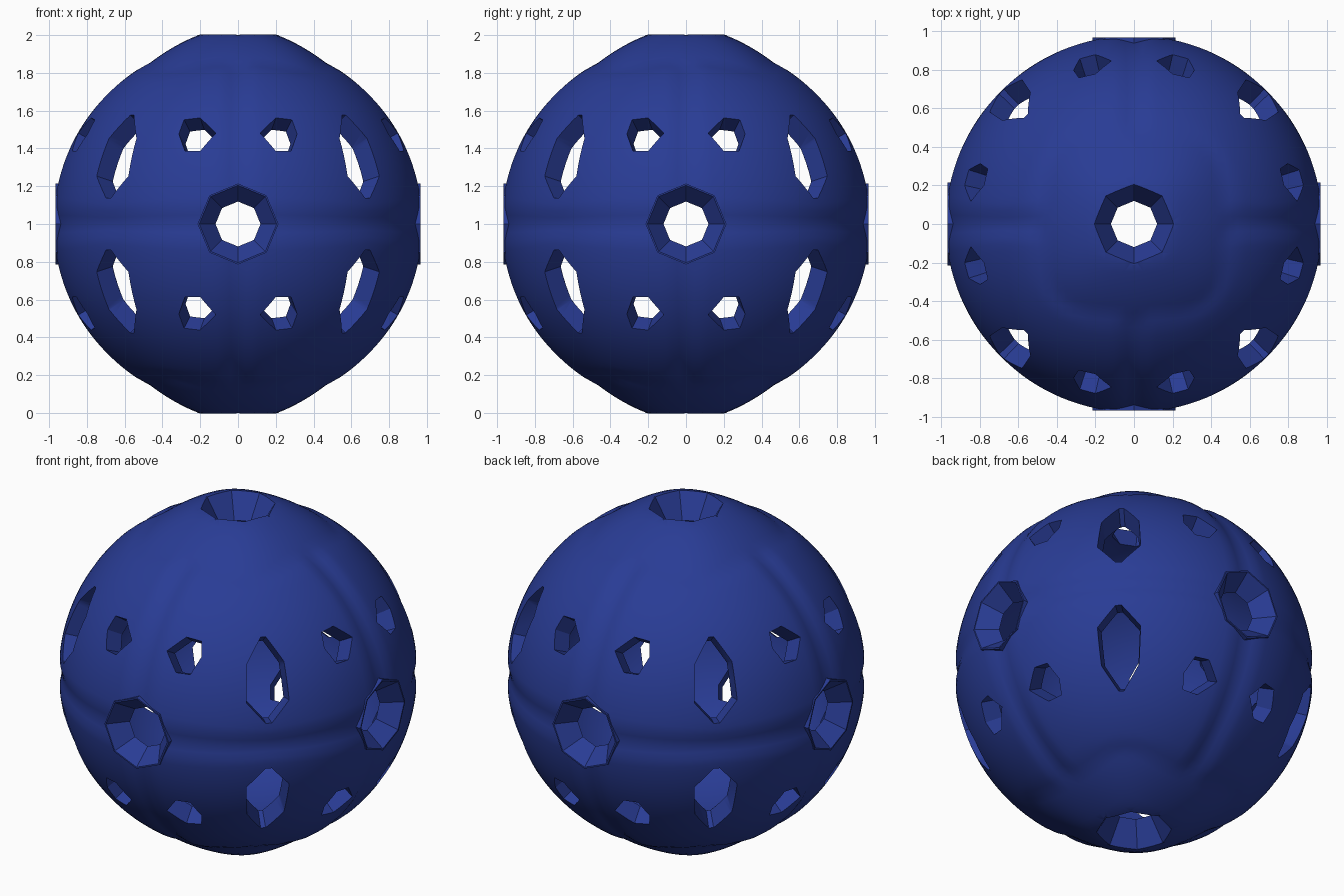
import bpy, bmesh, math
from mathutils import Vector

if "Cube" in bpy.data.objects:
    bpy.data.objects.remove(bpy.data.objects["Cube"])

C = Vector((0, 0, 1))


def smooth(t):
    t = max(0.0, min(1.0, t))
    return t * t * (3 - 2 * t)


def outer_radius(d):
    # panels swell slightly between shallow grooves on the three main planes
    r = 0.962 + 0.018 * smooth(min(abs(d.x), abs(d.y), abs(d.z)) / 0.10)
    # raised rounded-square caps at top and bottom
    q = (abs(d.x) ** 3.5 + abs(d.y) ** 3.5) ** (1 / 3.5)
    if abs(d.z) > 0.5 and q < 0.53:
        k = smooth((0.53 - q) / 0.06)
        r = r * (1 - k) + k * (0.968 + 0.055 * min(1, (0.5 - q) / 0.3))
    return r


def make_object(name, bm):
    me = bpy.data.meshes.new(name)
    bmesh.ops.recalc_face_normals(bm, faces=bm.faces)
    bm.to_mesh(me)
    bm.free()
    ob = bpy.data.objects.new(name, me)
    bpy.context.collection.objects.link(ob)
    return ob


def ball(name, radius, cuts):
    bm = bmesh.new()
    bmesh.ops.create_cube(bm, size=2)
    bmesh.ops.subdivide_edges(bm, edges=bm.edges[:], cuts=cuts, use_grid_fill=True)
    for v in bm.verts:
        # tangent spacing keeps the quads even
        d = Vector([math.tan(c * math.pi / 4) for c in v.co]).normalized()
        v.co = C + d * radius(d)
    return make_object(name, bm)


def loft(bm, a, b):
    # closed solid between two matching polygons
    va = [bm.verts.new(p) for p in a]
    vb = [bm.verts.new(p) for p in b]
    n = len(va)
    bm.faces.new(va[::-1])
    bm.faces.new(vb)
    for i in range(n):
        j = (i + 1) % n
        bm.faces.new((va[i], va[j], vb[j], vb[i]))


def octagon(axis, sign, r, h):
    pts = []
    for i in range(8):
        a = i * math.pi / 4
        p = [0, 0, 0]
        p[axis] = sign * h
        p[(axis + 1) % 3] = r * math.cos(a)
        p[(axis + 2) % 3] = r * math.sin(a)
        pts.append(C + Vector(p))
    return pts


def radial_cut(bm, dirs):
    dirs = [Vector(d).normalized() for d in dirs]
    loft(bm, [C + d * 0.72 for d in dirs], [C + d * 1.12 for d in dirs])


def boolean(target, tool, op):
    m = target.modifiers.new(op, 'BOOLEAN')
    m.operation = op
    m.solver = 'EXACT'
    m.object = tool
    bpy.context.view_layer.objects.active = target
    bpy.ops.object.modifier_apply(modifier=m.name)
    bpy.data.objects.remove(tool)


shell = ball("perforated_shell", outer_radius, 31)
inner = ball("inner_cavity", lambda d: 0.87, 19)

# octagonal rims and funnels on the six axes
rims, cuts = bmesh.new(), bmesh.new()
for axis in range(3):
    h = 1.0 if axis == 2 else 0.967
    for s in (-1, 1):
        loft(rims, octagon(axis, s, 0.214, 0.89), octagon(axis, s, 0.214, h))
        slope = (0.205 - 0.122) / (h - 0.865)
        loft(cuts, octagon(axis, s, 0.205 - slope * (h - 0.8), 0.8),
             octagon(axis, s, 0.205 + slope * 0.06, h + 0.06))

# small six-sided holes, two per side in each half
hexa = [(.117, .48), (.20, .56), (.285, .55), (.312, .475), (.28, .385), (.20, .385)]
for sx in (-1, 1):
    for sz in (-1, 1):
        for sy in (-1, 1):
            pts = [(sx * x, sy * math.sqrt(.955 - x * x - z * z), sz * z) for x, z in hexa]
            radial_cut(cuts, pts)
            radial_cut(cuts, [(y, x, z) for x, y, z in pts])

# tall lozenge holes on the diagonals (longitude offset, latitude)
loz = [(-1, 36), (1, 36), (6.8, 27.5), (7.2, 15), (1, 8), (-1, 8), (-7.2, 15), (-6.8, 27.5)]
for k in range(4):
    for sz in (-1, 1):
        pts = []
        for lo, la in loz:
            a, b = math.radians(45 + 90 * k + lo), math.radians(la)
            pts.append((math.cos(a) * math.cos(b), math.sin(a) * math.cos(b), sz * math.sin(b)))
        radial_cut(cuts, pts)

boolean(shell, make_object("rims", rims), 'UNION')
boolean(shell, inner, 'DIFFERENCE')
boolean(shell, make_object("hole_cutters", cuts), 'DIFFERENCE')

mat = bpy.data.materials.new("blue")
mat.diffuse_color = (0.022, 0.045, 0.30, 1)
mat.use_nodes = True
mat.node_tree.nodes["Principled BSDF"].inputs["Base Color"].default_value = mat.diffuse_color
shell.data.materials.clear()
shell.data.materials.append(mat)
bpy.ops.object.select_all(action='DESELECT')
shell.select_set(True)
bpy.context.view_layer.objects.active = shell
bpy.ops.object.shade_smooth_by_angle(angle=math.radians(30))
